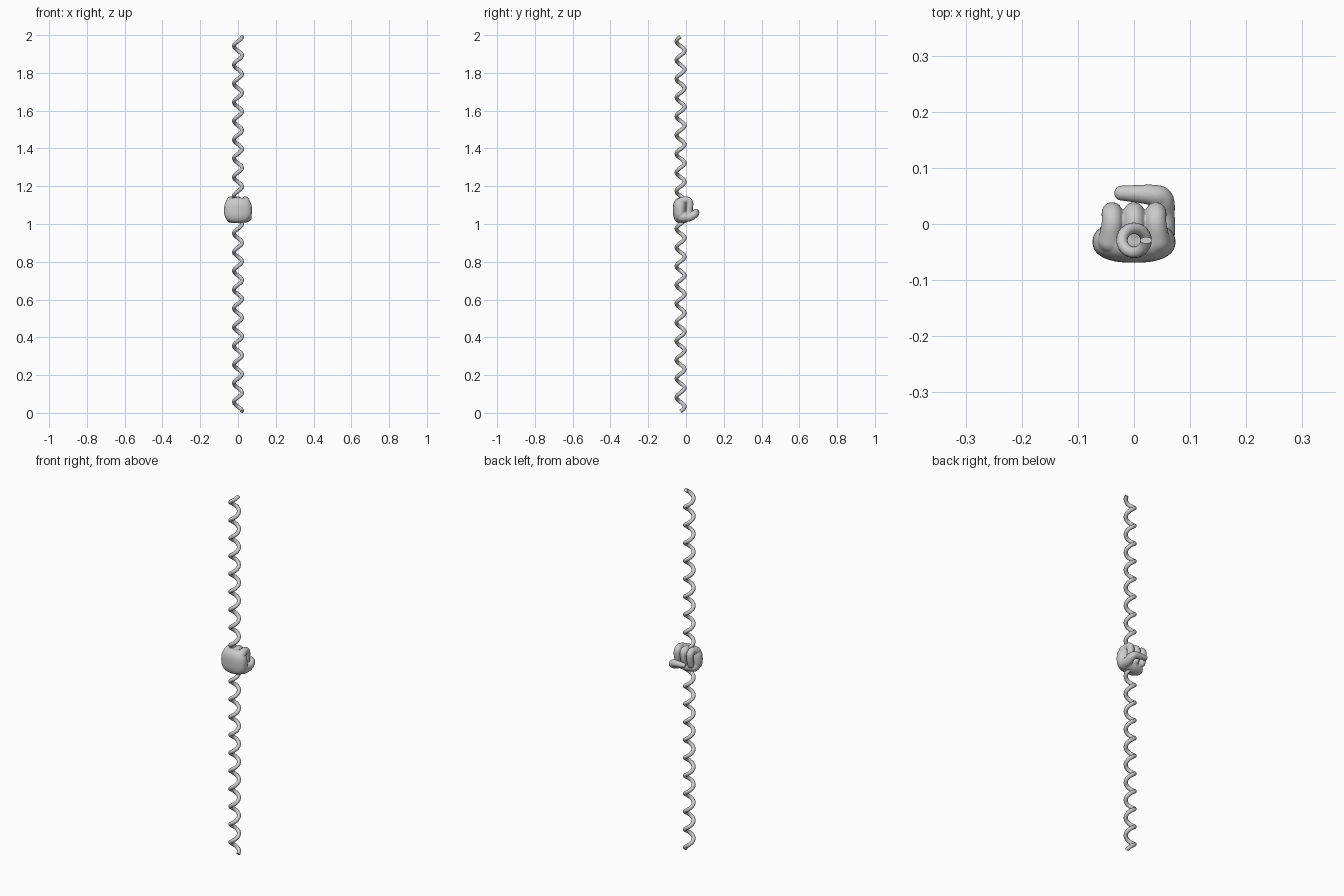
import bpy, bmesh, math
from mathutils import Vector, Matrix

if "Cube" in bpy.data.objects:
    bpy.data.objects.remove(bpy.data.objects["Cube"])


def finish(bm, name):
    mesh = bpy.data.meshes.new(name)
    bm.to_mesh(mesh)
    bm.free()
    for p in mesh.polygons:
        p.use_smooth = len(p.vertices) <= 4
    obj = bpy.data.objects.new(name, mesh)
    bpy.context.collection.objects.link(obj)
    return obj


def spring(name, z0, z1, turns, coil_r, wire_r, cy, sides=14, per_turn=24):
    """Right-handed helix swept with a round section."""
    bm = bmesh.new()
    n = turns * per_turn
    rise = (z1 - z0) / (turns * 2 * math.pi)
    rings = []
    for i in range(n + 1):
        a = 2 * math.pi * i / per_turn
        radial = Vector((math.cos(a), math.sin(a), 0))
        tangent = Vector((-coil_r * math.sin(a), coil_r * math.cos(a), rise)).normalized()
        binormal = tangent.cross(radial)
        centre = radial * coil_r + Vector((0, cy, z0 + rise * a))
        rings.append([bm.verts.new(centre + wire_r * (radial * math.cos(t) + binormal * math.sin(t)))
                      for t in (2 * math.pi * k / sides for k in range(sides))])
    for r, s in zip(rings, rings[1:]):
        for k in range(sides):
            j = (k + 1) % sides
            bm.faces.new((r[k], r[j], s[j], s[k]))
    bm.faces.new(rings[0])
    bm.faces.new(rings[-1])
    bmesh.ops.recalc_face_normals(bm, faces=bm.faces)
    return finish(bm, name)


def digit(bm, points, steps=7):
    """Chain of balls along a smooth path of (x, y, z, radius)."""
    pts = [Vector(p) for p in [points[0]] + points + [points[-1]]]
    for a, b, c, d in zip(pts, pts[1:], pts[2:], pts[3:]):
        for i in range(steps + 1):
            t = i / steps
            p = 0.5 * (2 * b + (c - a) * t + (2 * a - 5 * b + 4 * c - d) * t * t
                       + (3 * b - a - 3 * c + d) * t ** 3)
            bmesh.ops.create_icosphere(bm, subdivisions=3, radius=p[3],
                                       matrix=Matrix.Translation(p.to_3d()))


# Coiled spring
spring("spring", 0.008, 1.992, 20, 0.0215, 0.0102, -0.029)

# Palm: rounded box made from a squared-off sphere
bm = bmesh.new()
palm = bmesh.ops.create_uvsphere(bm, u_segments=48, v_segments=32, radius=1)["verts"]
soft = lambda v, e: math.copysign(abs(v) ** e, v)
for v in palm:
    v.co = Vector((soft(v.co.x, 0.8) * 0.074, soft(v.co.y, 0.88) * 0.037 - 0.032,
                   soft(v.co.z, 0.72) * 0.067 + 1.073))

# Heel of the hand under the fingers
digit(bm, [(-0.035, -0.02, 1.035, 0.029), (0.0, -0.014, 1.034, 0.03), (0.042, -0.014, 1.038, 0.03)])

# Three fingers curling over the top and down the back
for x in (-0.039, 0, 0.039):
    digit(bm, [(x * 1.08, -0.03, 1.117, 0.022), (x, 0.0, 1.127, 0.019),
               (x, 0.018, 1.117, 0.019), (x, 0.02, 1.09, 0.018), (x, 0.014, 1.055, 0.016)])

# Thumb wrapping across the back of the fingers
digit(bm, [(0.045, -0.02, 1.038, 0.028), (0.05, 0.015, 1.036, 0.023),
           (0.05, 0.044, 1.05, 0.0205), (0.03, 0.052, 1.06, 0.0185),
           (-0.022, 0.055, 1.064, 0.0135)])

# Fuse palm, fingers and thumb into one smooth fist
fist = finish(bm, "fist")
remesh = fist.modifiers.new("fuse", "REMESH")
remesh.mode = "VOXEL"
remesh.voxel_size = 0.0022
remesh.use_smooth_shade = True
smooth = fist.modifiers.new("soften", "SMOOTH")
smooth.factor = 0.5
smooth.iterations = 7
